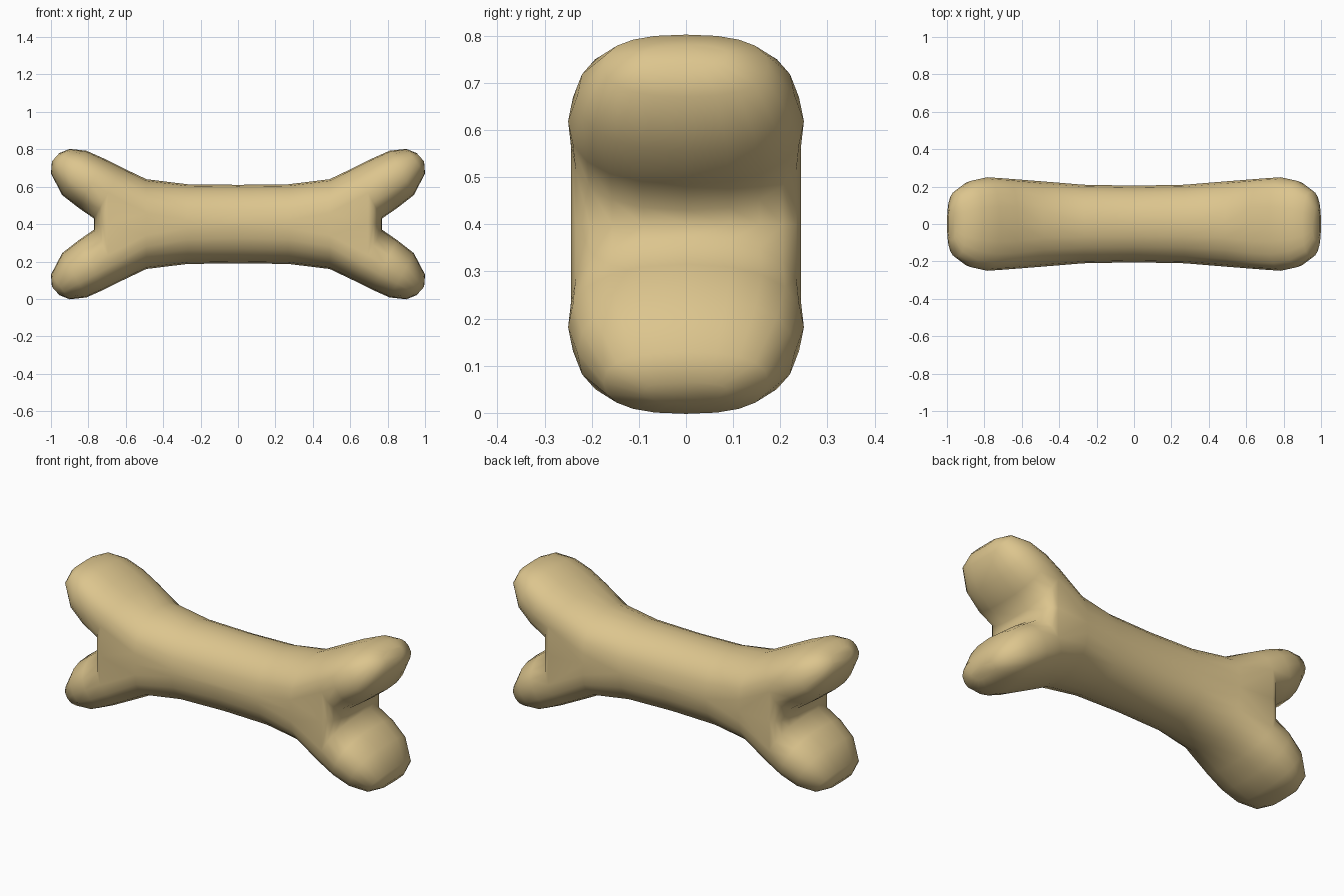
import bpy
import bmesh
from math import sin, cos, pi, copysign
from mathutils import Vector

cube = bpy.data.objects.get("Cube")
if cube:
    bpy.data.objects.remove(cube, do_unlink=True)

MID = 0.4        # height of the symmetry plane
HALF = 10        # segments in half a ring

tan = bpy.data.materials.new("bone_tan")
tan.use_nodes = True
tan.diffuse_color = (0.72, 0.56, 0.27, 1)
tan.node_tree.nodes["Principled BSDF"].inputs["Base Color"].default_value = tan.diffuse_color

bm = bmesh.new()


def rounded(v, power):
    return copysign(abs(v) ** (2 / power), v)


def ring(centre, up, width, power, count):
    """Rounded ring from the front, over the top, to the back and beneath."""
    verts = []
    for i in range(count):
        a = pi * i / HALF
        rise = rounded(sin(a), power)
        y = -width * rounded(cos(a), power)
        verts.append(bm.verts.new((centre[0] + rise * up[0], y, centre[1] + rise * up[1] - MID)))
    return verts


def bridge(a, b, closed=False):
    for i in range(len(a) if closed else len(a) - 1):
        j = (i + 1) % len(a)
        bm.faces.new((a[i], a[j], b[j], b[i]))


# Shaft: half rings (x, base height, top height, half width)
shaft = [ring((x, base), (0, top - base), w, 2.1, HALF + 1)
         for x, base, top, w in ((0, 0.41, 0.61, 0.205),
                                 (0.27, 0.42, 0.613, 0.21),
                                 (0.49, 0.46, 0.64, 0.228))]

# Knuckle: full tilted rings (top x, z, bottom x, z, half width)
knuckle = []
for tx, tz, bx, bz, w in ((0.62, 0.702, 0.77, 0.43, 0.244),
                          (0.72, 0.752, 0.85, 0.485, 0.25),
                          (0.81, 0.792, 0.94, 0.555, 0.23),
                          (0.9, 0.802, 1.0, 0.67, 0.175),
                          (0.955, 0.78, 0.995, 0.735, 0.09)):
    knuckle.append(ring(((tx + bx) / 2, (tz + bz) / 2),
                        ((tx - bx) / 2, (tz - bz) / 2), w, 2.4, 2 * HALF))

for a, b in zip(shaft, shaft[1:]):
    bridge(a, b)
crotch = knuckle[0]
bridge(shaft[-1], crotch[:HALF + 1])
for a, b in zip(knuckle, knuckle[1:]):
    bridge(a, b, closed=True)
bm.faces.new(knuckle[-1])

# Web: drop the open edge onto the symmetry plane
edge = [r[0] for r in shaft] + [crotch[0]] + crotch[:HALF - 1:-1] + [r[HALF] for r in reversed(shaft)]
floor = [bm.verts.new(Vector((v.co.x, v.co.y, 0))) for v in edge]
bridge(edge, floor)

bmesh.ops.recalc_face_normals(bm, faces=bm.faces)
mesh = bpy.data.meshes.new("bone")
bm.to_mesh(mesh)
bm.free()
mesh.materials.append(tan)
mesh.shade_smooth()

bone = bpy.data.objects.new("bone", mesh)
bone.location.z = MID
bpy.context.collection.objects.link(bone)

# Mirror the quarter to both ends and to the lower half
mirror = bone.modifiers.new("mirror", "MIRROR")
mirror.use_axis = (True, False, True)
mirror.merge_threshold = 0.001
